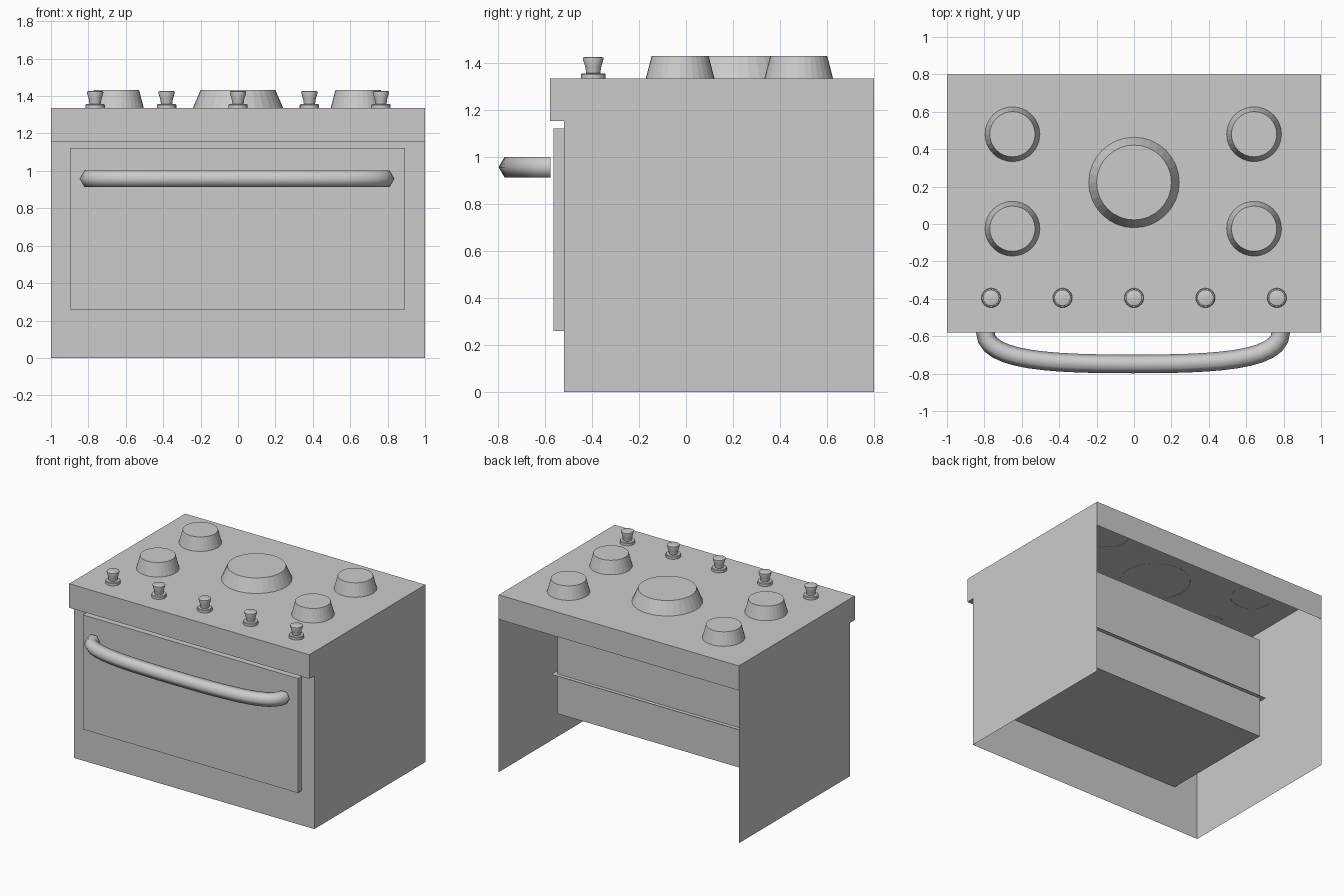
import bpy, bmesh
from math import pi, cos, sin
from mathutils import Vector

if "Cube" in bpy.data.objects:
    bpy.data.objects.remove(bpy.data.objects["Cube"])


def finish(name, bm, smooth=False, sharp=0.6):
    bmesh.ops.recalc_face_normals(bm, faces=bm.faces)
    me = bpy.data.meshes.new(name)
    bm.to_mesh(me)
    bm.free()
    ob = bpy.data.objects.new(name, me)
    bpy.context.collection.objects.link(ob)
    if smooth:
        bpy.ops.object.select_all(action='DESELECT')
        ob.select_set(True)
        bpy.context.view_layer.objects.active = ob
        bpy.ops.object.shade_smooth_by_angle(angle=sharp)
    return ob


def box(name, x0, x1, y0, y1, z0, z1):
    bm = bmesh.new()
    bmesh.ops.create_cube(bm, size=1)
    for v in bm.verts:
        v.co = Vector((x1 if v.co.x > 0 else x0,
                       y1 if v.co.y > 0 else y0,
                       z1 if v.co.z > 0 else z0))
    return finish(name, bm)


def lathe(name, profile, x, y, sides, smooth=False):
    """Stack of (radius, z) rings with a cap on top, open below."""
    bm = bmesh.new()
    rings = [[bm.verts.new((x + r * cos(2 * pi * i / sides),
                            y + r * sin(2 * pi * i / sides), z))
              for i in range(sides)] for r, z in profile]
    for a, b in zip(rings, rings[1:]):
        for i in range(sides):
            j = (i + 1) % sides
            bm.faces.new((a[i], a[j], b[j], b[i]))
    bm.faces.new(rings[-1])
    return finish(name, bm, smooth)


TOP, FRONT, BACK = 1.335, -0.52, 0.8

# Body shell: sides, top, front lip and short back strip; open below and behind
bm = bmesh.new()
profile = [(BACK, 1.15), (BACK, TOP), (-0.58, TOP), (-0.58, 1.154), (FRONT, 1.154)]
left = [bm.verts.new((-1, y, z)) for y, z in profile]
right = [bm.verts.new((1, y, z)) for y, z in profile]
for i in range(len(profile) - 1):
    bm.faces.new((left[i], left[i + 1], right[i + 1], right[i]))
foot = []
for side, x in ((left, -1), (right, 1)):
    f = bm.verts.new((x, FRONT, 0))
    b = bm.verts.new((x, BACK, 0))
    bm.faces.new(side + [f, b])
    foot.append(f)

# Front frame with the oven cavity pushed inwards
def cavity_ring(y):
    return [bm.verts.new((x, y, z)) for x, z in
            ((-0.8, 0.335), (0.8, 0.335), (0.8, 1.095), (-0.8, 1.095))]

outer = [foot[0], foot[1], right[-1], left[-1]]
mouth, rear = cavity_ring(FRONT), cavity_ring(0.385)
for a, b in ((outer, mouth), (mouth, rear)):
    for i in range(4):
        j = (i + 1) % 4
        bm.faces.new((a[i], a[j], b[j], b[i]))
bm.faces.new(rear)
finish("stove_body", bm)

# Oven shelf, a thin sheet poking slightly through the cavity walls
bm = bmesh.new()
bm.faces.new([bm.verts.new((x, y, 0.635)) for x, y in
              ((-0.83, -0.5), (0.83, -0.5), (0.83, 0.415), (-0.83, 0.415))])
finish("oven_shelf", bm)

# Oven door
box("oven_door", -0.898, 0.894, -0.564, FRONT, 0.26, 1.122)

# Burners
lathe("burner_centre", [(0.243, TOP - 0.002), (0.2, 1.432)], 0, 0.222, 32)
for sx, cx in (("left", -0.65), ("right", 0.642)):
    for sy, cy in (("front", -0.025), ("back", 0.48)):
        lathe(f"burner_{sy}_{sx}", [(0.147, TOP - 0.002), (0.121, 1.432)], cx, cy, 32)

# Knobs
knob = [(0.052, TOP), (0.052, 1.353), (0.048, 1.357), (0.03, 1.358),
        (0.034, 1.385), (0.044, 1.418), (0.043, 1.424), (0.036, 1.427)]
for n in range(5):
    lathe(f"knob_{n + 1}", knob, (n - 2) * 0.382, -0.395, 24, True)

# Door handle: hexagonal section swept along a bowed path
p = [Vector(c) for c in ((-0.79, -0.578), (-0.79, -0.735), (-0.42, -0.748), (0, -0.748))]
half = []
for k in range(13):
    t = k / 12
    s = 1 - t
    pos = s**3 * p[0] + 3 * s * s * t * p[1] + 3 * s * t * t * p[2] + t**3 * p[3]
    tan = s * s * (p[1] - p[0]) + 2 * s * t * (p[2] - p[1]) + t * t * (p[3] - p[2])
    tan.normalize()
    half.append((pos, Vector((tan.y, -tan.x))))
path = half + [(Vector((-q.x, q.y)), Vector((-n.x, n.y))) for q, n in reversed(half[:-1])]
bm = bmesh.new()
rings = []
for q, n in path:
    rings.append([bm.verts.new((q.x - 0.005 + 0.05 * cos(a) * n.x,
                                q.y + 0.05 * cos(a) * n.y,
                                0.958 + 0.05 * sin(a)))
                  for a in (i * pi / 3 for i in range(6))])
for a, b in zip(rings, rings[1:]):
    for i in range(6):
        j = (i + 1) % 6
        bm.faces.new((a[i], a[j], b[j], b[i]))
bm.faces.new(rings[0])
bm.faces.new(rings[-1])
finish("door_handle", bm, True, 1.2)
